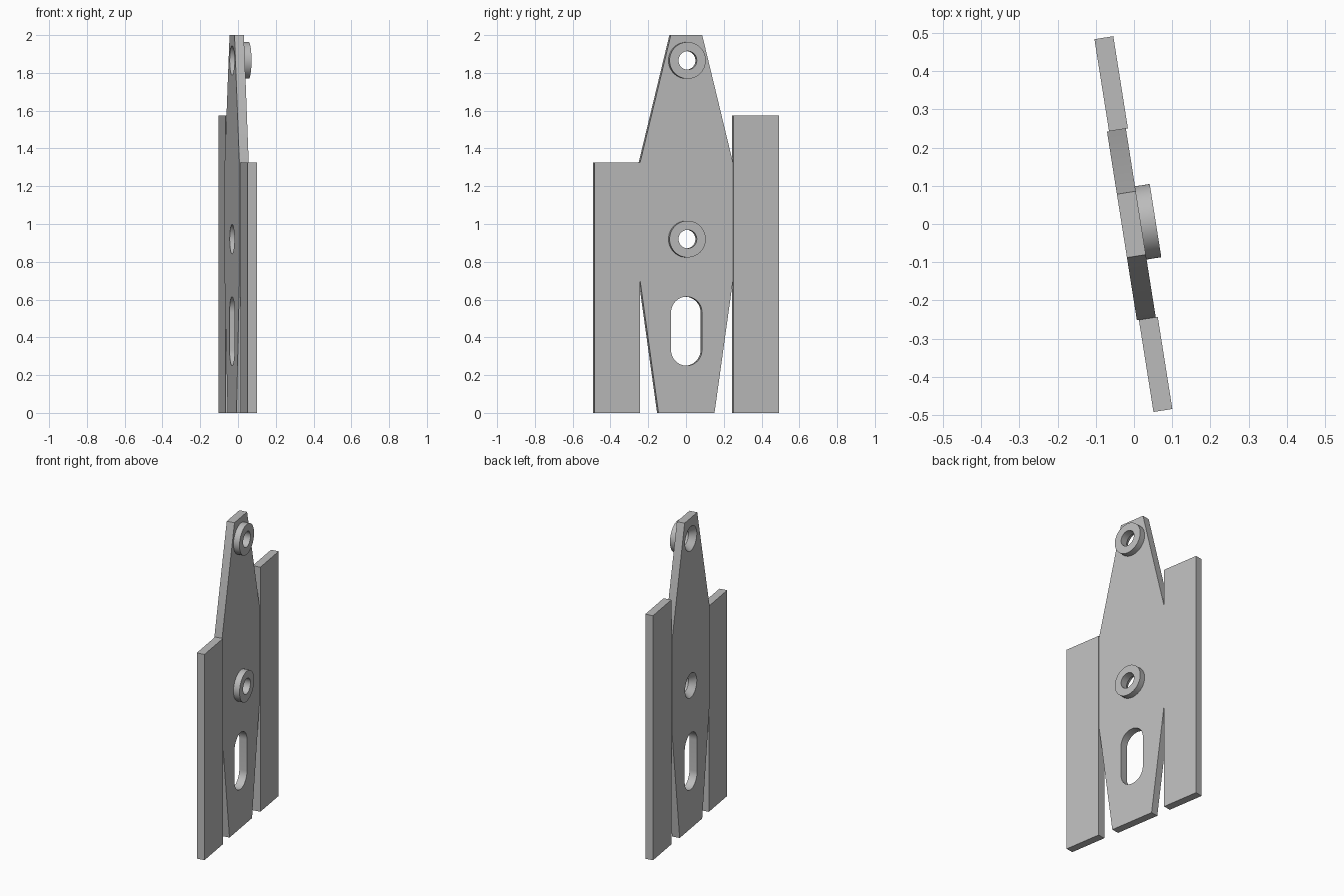
import bpy, bmesh, math

if "Cube" in bpy.data.objects:
    bpy.data.objects.remove(bpy.data.objects["Cube"])

TILT = math.radians(9)          # whole assembly is turned about the vertical
SEG = 64
PLATE_X = (-0.032, 0.018)       # thickness range of the central plate
WING_X = (-0.0266, 0.0234)      # thickness range of the side strips
BOSS_X = 0.057                  # outer face of the bosses
HOLES_Z = (0.92, 1.866)
HOLE_R, SINK_R, BOSS_R = 0.049, 0.078, 0.097

grey = bpy.data.materials.new("light_grey")
grey.diffuse_color = (0.5, 0.5, 0.5, 1)
grey.use_nodes = True
grey.node_tree.nodes["Principled BSDF"].inputs["Base Color"].default_value = grey.diffuse_color


def finish(name, bm):
    bmesh.ops.recalc_face_normals(bm, faces=bm.faces[:])
    me = bpy.data.meshes.new(name)
    bm.to_mesh(me)
    bm.free()
    me.materials.append(grey)
    ob = bpy.data.objects.new(name, me)
    bpy.context.collection.objects.link(ob)
    ob.rotation_euler.z = TILT
    return ob


def slab(name, outline, x0, x1):
    """Extrude a (y, z) outline through the thickness."""
    bm = bmesh.new()
    face = bm.faces.new([bm.verts.new((x0, y, z)) for y, z in outline])
    ext = bmesh.ops.extrude_face_region(bm, geom=[face])
    moved = [g for g in ext["geom"] if isinstance(g, bmesh.types.BMVert)]
    bmesh.ops.translate(bm, verts=moved, vec=(x1 - x0, 0, 0))
    return finish(name, bm)


def lathe(name, profile, zc, closed):
    """Spin an (x, radius) profile about the thickness axis."""
    bm = bmesh.new()
    rings = []
    for x, r in profile:
        angles = [2 * math.pi * i / SEG for i in range(SEG)]
        rings.append([bm.verts.new((x, r * math.cos(a), zc + r * math.sin(a)))
                      for a in angles])
    pairs = list(zip(rings, rings[1:]))
    if closed:
        pairs.append((rings[-1], rings[0]))
    else:
        bm.faces.new(rings[0])
        bm.faces.new(rings[-1])
    for a, b in pairs:
        for i in range(SEG):
            j = (i + 1) % SEG
            bm.faces.new((a[i], a[j], b[j], b[i]))
    return finish(name, bm)


def smooth(ob):
    bpy.ops.object.select_all(action='DESELECT')
    ob.select_set(True)
    bpy.context.view_layer.objects.active = ob
    bpy.ops.object.shade_smooth_by_angle(angle=math.radians(25))


# Central plate: tapered at both ends
half = [(0.15, 0), (0.25, 0.71), (0.25, 1.32), (0.084, 2.0)]
plate = slab("central_plate", half + [(-y, z) for y, z in reversed(half)], *PLATE_X)

# Cutters: rounded slot and two countersunk holes
n, r = 24, 0.083
slot = [(r * math.cos(math.pi * i / n), 0.532 + r * math.sin(math.pi * i / n))
        for i in range(n + 1)]
slot += [(-r * math.cos(math.pi * i / n), 0.333 - r * math.sin(math.pi * i / n))
         for i in range(n + 1)]
cutters = [slab("slot_cutter", slot, -0.1, 0.1)]
x0 = PLATE_X[0]
slope = (SINK_R - HOLE_R) / 0.04
for z in HOLES_Z:
    cutters.append(lathe("hole_cutter", [(x0 - 0.01, SINK_R + 0.01 * slope),
                                         (x0 + 0.04, HOLE_R), (0.1, HOLE_R)], z, False))
for c in cutters:
    c.hide_render = True
    mod = plate.modifiers.new("cut", 'BOOLEAN')
    mod.operation, mod.solver, mod.object = 'DIFFERENCE', 'EXACT', c
bpy.context.view_layer.objects.active = plate
for mod in list(plate.modifiers):
    bpy.ops.object.modifier_apply(modifier=mod.name)
for c in cutters:
    bpy.data.objects.remove(c)
smooth(plate)

# Raised ring bosses around the holes
for label, z in zip(("lower", "upper"), HOLES_Z):
    x1 = PLATE_X[1]
    smooth(lathe(label + "_boss", [(x1, HOLE_R), (x1, BOSS_R),
                                   (BOSS_X, BOSS_R), (BOSS_X, HOLE_R)], z, True))

# Side strips, the rear one taller
for name, side, top in (("front_strip", -1, 1.325), ("rear_strip", 1, 1.575)):
    a, b = side * 0.25, side * 0.494
    slab(name, [(a, 0), (b, 0), (b, top), (a, top)], *WING_X)
